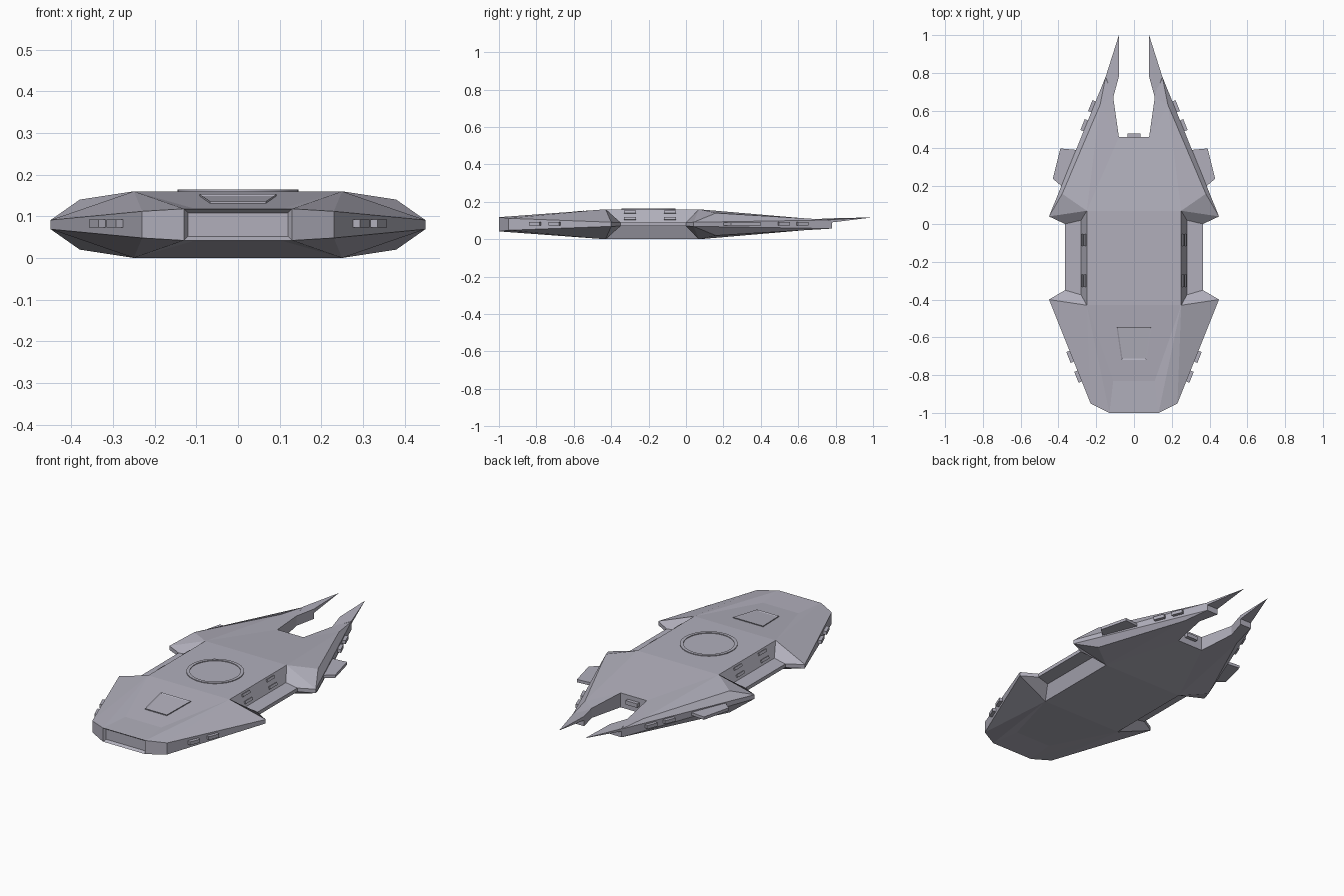
import bpy, bmesh, math
from mathutils import Matrix, Vector

if "Cube" in bpy.data.objects:
    bpy.data.objects.remove(bpy.data.objects["Cube"], do_unlink=True)

# Single hull paint
paint = bpy.data.materials.new("pale_lavender_grey")
paint.use_nodes = True
colour = (0.44, 0.43, 0.50, 1)
paint.diffuse_color = colour
paint.node_tree.nodes["Principled BSDF"].inputs["Base Color"].default_value = colour
MID = 0.08


def finish(name, bm):
    bmesh.ops.recalc_face_normals(bm, faces=bm.faces)
    mesh = bpy.data.meshes.new(name)
    bm.to_mesh(mesh)
    bm.free()
    mesh.materials.append(paint)
    obj = bpy.data.objects.new(name, mesh)
    bpy.context.scene.collection.objects.link(obj)
    return obj


def mirrored(name, build):
    # Build a part on the left and its mirror on the right
    for side, sx in (("left", 1), ("right", -1)):
        bm = bmesh.new()
        build(bm)
        bmesh.ops.scale(bm, vec=(sx, 1, 1), verts=bm.verts)
        finish(f"{side}_{name}", bm)


def box_pair(name, centre, size, angle=0, tilt=0):
    m = (Matrix.Translation(centre) @ Matrix.Rotation(angle, 4, "Z")
         @ Matrix.Rotation(tilt, 4, "Y") @ Matrix.Diagonal((*size, 1)))
    mirrored(name, lambda bm: bmesh.ops.create_cube(bm, size=1, matrix=m))


def prism(bm, points, height):
    face = bm.faces.new([bm.verts.new(p) for p in points])
    new = bmesh.ops.extrude_face_region(bm, geom=[face])["geom"]
    bmesh.ops.translate(bm, vec=(0, 0, height),
                        verts=[g for g in new if isinstance(g, bmesh.types.BMVert)])
    return [g for g in new if isinstance(g, bmesh.types.BMFace)][0]


# Hull: key points of the upper left quarter, mirrored across and downward
P = {
    "nose": (0.13, -1.0, 0.118), "cheek": (0.23, -0.95, 0.112),
    "dip": (0.11, -0.83, 0.12), "deck_f": (0.25, -0.43, 0.16),
    "deck_r": (0.25, 0.07, 0.16), "wing_f": (0.45, -0.40, 0.091),
    "wing_r": (0.45, 0.04, 0.091), "ledge_f": (0.365, -0.35, 0.09),
    "ledge_r": (0.365, 0.0, 0.09), "wall_f": (0.28, -0.375, 0.09),
    "wall_r": (0.28, 0.02, 0.09), "hump": (0.38, 0.16, 0.14),
    "prong": (0.18, 0.63, 0.112), "prong_out": (0.15, 0.78, 0.103),
    "prong_in": (0.08, 0.78, 0.103), "inner": (0.11, 0.67, 0.107),
    "notch": (0.08, 0.46, 0.12),
}
SIDE_FACES = [
    # Recessed side wall and ledge
    ("deck_f", "deck_r", "wall_r", "wall_f"),
    ("wall_f", "wall_r", "ledge_r", "ledge_f"),
    # Front wing
    ("deck_f", "wall_f", "ledge_f", "wing_f"),
    ("deck_f", "wing_f", "cheek"),
    ("deck_f", "cheek", "nose"),
    ("deck_f", "nose", "dip"),
    # Rear wing and prong
    ("deck_r", "wing_r", "ledge_r", "wall_r"),
    ("deck_r", "hump", "wing_r"),
    ("hump", "wing_r", "prong_out", "prong"),
    ("deck_r", "hump", "prong"),
    ("deck_r", "prong", "notch"),
    ("prong", "inner", "notch"),
    ("prong", "prong_out", "prong_in", "inner"),
]
CENTRE_STRIP = [("deck_f", "deck_r"), ("deck_f", "dip"), ("dip", "nose"), ("deck_r", "notch")]
RIM = ["nose", "cheek", "wing_f", "ledge_f", "ledge_r", "wing_r",
       "prong_out", "prong_in", "inner", "notch"]

bm = bmesh.new()
cache = {}


def vert(name, sx, sz):
    key = (name, sx, sz)
    if key not in cache:
        x, y, z = P[name]
        cache[key] = bm.verts.new((x * sx, y, MID + (z - MID) * sz))
    return cache[key]


for sz in (1, -1):
    for sx in (1, -1):
        for names in SIDE_FACES:
            bm.faces.new([vert(n, sx, sz) for n in names])
    for a, b in CENTRE_STRIP:
        bm.faces.new([vert(a, 1, sz), vert(b, 1, sz), vert(b, -1, sz), vert(a, -1, sz)])
for sx in (1, -1):
    for a, b in zip(RIM, RIM[1:]):
        bm.faces.new([vert(a, sx, 1), vert(b, sx, 1), vert(b, sx, -1), vert(a, sx, -1)])
visor, tail_wall = [
    bm.faces.new([vert(n, 1, 1), vert(n, -1, 1), vert(n, -1, -1), vert(n, 1, -1)])
    for n in ("nose", "notch")]
bmesh.ops.recalc_face_normals(bm, faces=bm.faces)
bmesh.ops.inset_individual(bm, faces=[visor], thickness=0.014, depth=-0.015)
finish("hull", bm)


# Tail spikes
def spike(bm):
    for p in (P["inner"], (0.08, 0.78, 0.112), (0.08, 1.0, 0.117), (0.15, 0.78, 0.105),
              (0.08, 0.78, 0.09), (0.15, 0.78, 0.09), (0.13, 0.67, 0.09)):
        bm.verts.new(p)
    bmesh.ops.convex_hull(bm, input=bm.verts)


mirrored("tail_spike", spike)

# Side fins on the rear wings
FIN = [(0.28, 0.39), (0.39, 0.40), (0.43, 0.24), (0.36, 0.18)]
mirrored("side_fin", lambda bm: prism(bm, [(x, y, 0.073) for x, y in FIN], 0.016))

# Thruster blocks along the rims
for label, a, b, stations in (("front", "cheek", "wing_f", (-0.805, -0.70)),
                              ("rear", "wing_r", "prong_out", (0.52, 0.62))):
    start, end = Vector(P[a]), Vector(P[b])
    run = end - start
    for i, y in enumerate(stations):
        x = start.x + run.x * (y - start.y) / run.y
        box_pair(f"{label}_rim_block_{i + 1}", (x, y, 0.083), (0.036, 0.062, 0.019),
                 -math.atan2(run.x, run.y))

# Window blocks on the recessed side walls
for i, y in enumerate((-0.30, -0.085)):
    for row, x, z in (("upper", 0.257, 0.145), ("lower", 0.272, 0.11)):
        box_pair(f"{row}_wall_block_{i + 1}", (x, y, z), (0.014, 0.065, 0.014),
                 tilt=-math.atan2(0.03, 0.07))

# Small block in the tail notch
bm = bmesh.new()
prism(bm, [(-0.035, 0.45, 0.075), (0.035, 0.45, 0.075),
           (0.035, 0.48, 0.075), (-0.035, 0.48, 0.075)], 0.022)
finish("tail_block", bm)

# Hatch with a raised frame on the sloping foredeck
bm = bmesh.new()
panel = prism(bm, [(-0.092, -0.545, 0.146), (0.092, -0.545, 0.146),
                   (0.067, -0.72, 0.129), (-0.067, -0.72, 0.129)], 0.007)
bmesh.ops.recalc_face_normals(bm, faces=bm.faces)
bmesh.ops.inset_individual(bm, faces=[panel], thickness=0.009, depth=-0.004)
finish("foredeck_hatch", bm)

# Docking ring on the main deck
bm = bmesh.new()
profile = [bm.verts.new((r, 0, z)) for r, z in
           ((0.128, 0.158), (0.145, 0.158), (0.145, 0.164), (0.128, 0.164))]
loop = [bm.edges.new((profile[i], profile[(i + 1) % 4])) for i in range(4)]
bmesh.ops.spin(bm, geom=profile + loop, cent=(0, 0, 0), axis=(0, 0, 1),
               angle=math.tau, steps=48)
bmesh.ops.remove_doubles(bm, verts=bm.verts, dist=0.0001)
bmesh.ops.translate(bm, vec=(0, -0.2, 0), verts=bm.verts)
ring = finish("docking_ring", bm)
bpy.ops.object.select_all(action="DESELECT")
ring.select_set(True)
bpy.context.view_layer.objects.active = ring
bpy.ops.object.shade_smooth_by_angle()
